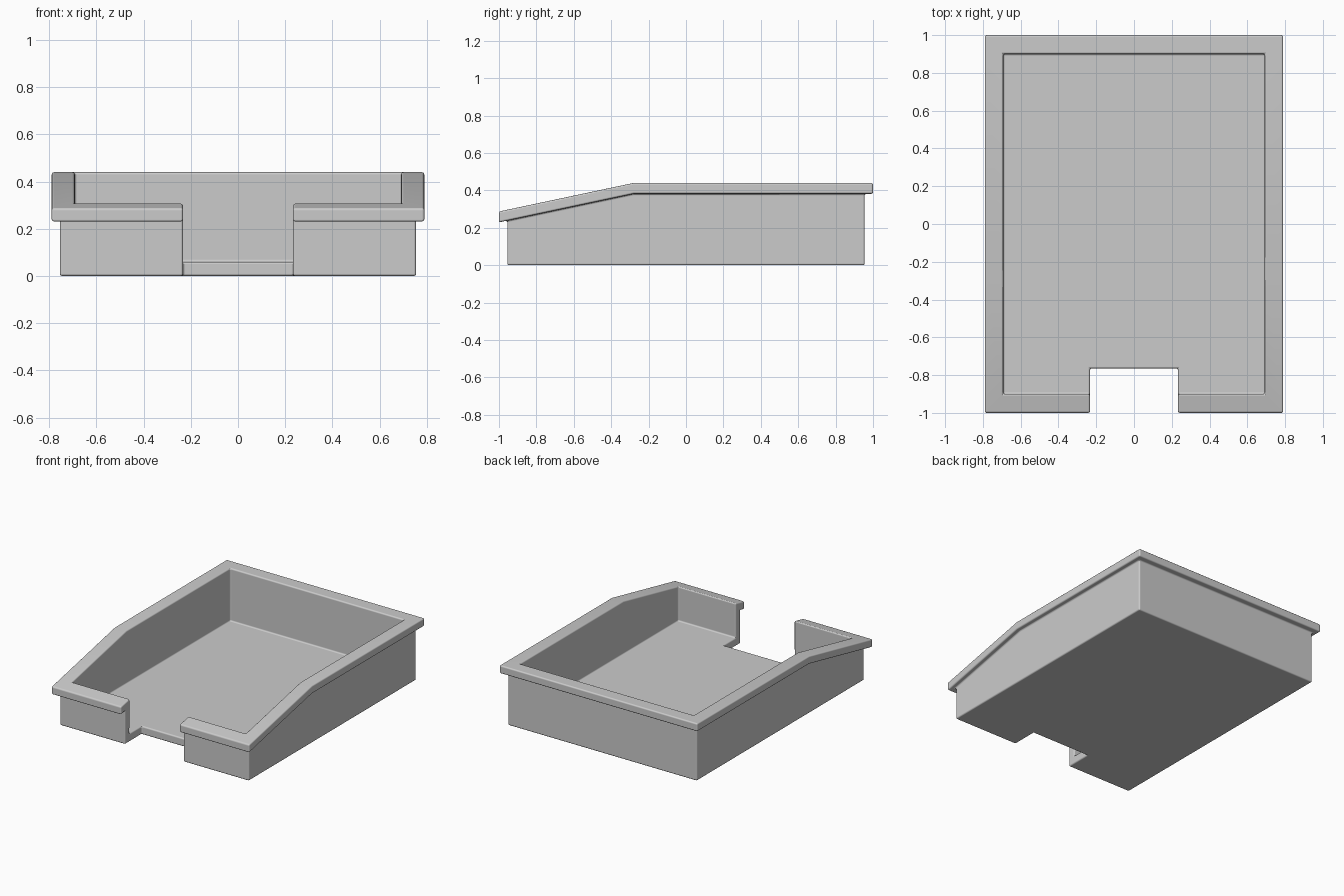
import bpy, bmesh, math

if "Cube" in bpy.data.objects:
    bpy.data.objects.remove(bpy.data.objects["Cube"], do_unlink=True)

grey = bpy.data.materials.new("light grey plastic")
grey.use_nodes = True
colour = (0.6, 0.6, 0.6, 1)
grey.diffuse_color = colour
grey.node_tree.nodes["Principled BSDF"].inputs["Base Color"].default_value = colour


def prism(name, profile, half_width):
    """Extrude a (y, z) side profile across x, centred."""
    bm = bmesh.new()
    face = bm.faces.new([bm.verts.new((-half_width, y, z)) for y, z in profile])
    out = bmesh.ops.extrude_face_region(bm, geom=[face])
    verts = [g for g in out["geom"] if isinstance(g, bmesh.types.BMVert)]
    bmesh.ops.translate(bm, verts=verts, vec=(2 * half_width, 0, 0))
    bmesh.ops.recalc_face_normals(bm, faces=bm.faces[:])
    mesh = bpy.data.meshes.new(name)
    bm.to_mesh(mesh)
    bm.free()
    mesh.materials.append(grey)
    obj = bpy.data.objects.new(name, mesh)
    bpy.context.collection.objects.link(obj)
    return obj


def box_profile(y0, y1, z0, z1):
    return [(y0, z0), (y1, z0), (y1, z1), (y0, z1)]


def combine(target, tool, operation):
    """Apply a boolean and discard the tool."""
    mod = target.modifiers.new(operation, "BOOLEAN")
    mod.operation = operation
    mod.solver = "EXACT"
    mod.object = tool
    bpy.ops.object.modifier_apply(modifier=mod.name)
    bpy.data.objects.remove(tool, do_unlink=True)


BEND_Y = -0.28  # where the sides start to slope down to the front
RIM_LOW, RIM_TOP = 0.382, 0.44


def slope(y, top):
    return top + (y - BEND_Y) * 0.212


# Body: solid block that reaches up inside the rim
y = 0.955
lift = (RIM_LOW + RIM_TOP) / 2
tray = prism("letter_tray", [(-y, 0), (y, 0), (y, lift), (BEND_Y, lift),
                             (-y, slope(-y, lift))], 0.755)
bpy.context.view_layer.objects.active = tray
tray.select_set(True)

# Overhanging rim, following the side profile
rim = prism("rim", [(-1, slope(-1, RIM_LOW)), (BEND_Y, RIM_LOW), (1, RIM_LOW),
                    (1, RIM_TOP), (BEND_Y, RIM_TOP), (-1, slope(-1, RIM_TOP))], 0.79)
combine(tray, rim, "UNION")

# Paper well, then the finger notch through the front wall and floor
combine(tray, prism("well", box_profile(-0.9, 0.9, 0.06, 1), 0.692), "DIFFERENCE")
combine(tray, prism("notch", box_profile(-1.2, -0.765, -1, 1), 0.233), "DIFFERENCE")

# Softened moulded edges
bevel = tray.modifiers.new("soft edges", "BEVEL")
bevel.width = 0.01
bevel.segments = 3
bevel.limit_method = "ANGLE"
bevel.angle_limit = math.radians(30)
bevel.harden_normals = True
bpy.ops.object.shade_smooth_by_angle(angle=math.radians(35))
